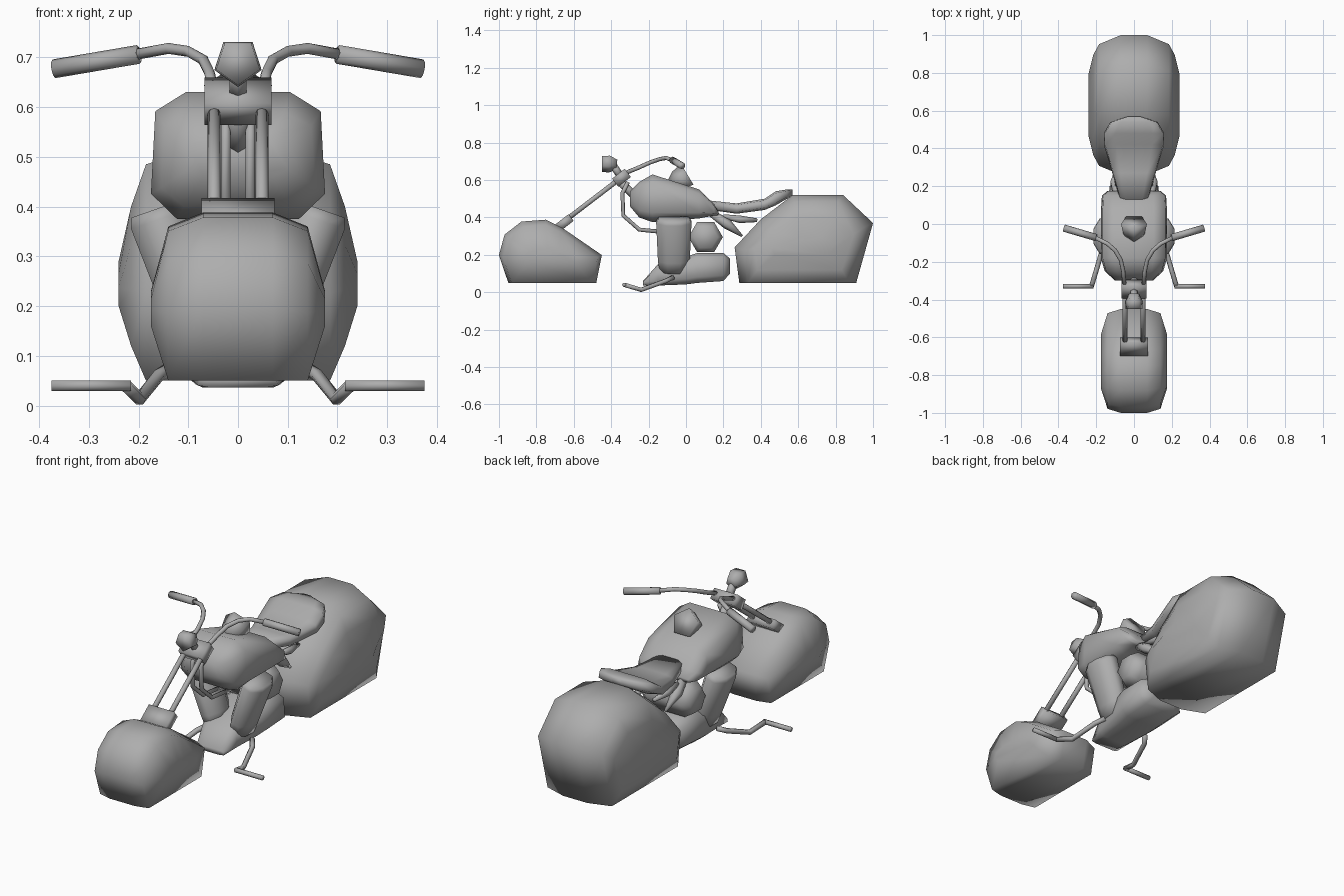
import bpy, bmesh, math
from mathutils import Vector

GREY = bpy.data.materials.new("dark_grey")
GREY.diffuse_color = (0.42, 0.42, 0.42, 1)


def loft(name, rings, smooth=180):
    """Skin a series of equal-length rings and cap both ends."""
    bm = bmesh.new()
    vr = [[bm.verts.new(p) for p in r] for r in rings]
    n = len(rings[0])
    for a, b in zip(vr, vr[1:]):
        for i in range(n):
            bm.faces.new((a[i], a[(i + 1) % n], b[(i + 1) % n], b[i]))
    bm.faces.new(vr[0][::-1])
    bm.faces.new(vr[-1])
    bmesh.ops.recalc_face_normals(bm, faces=bm.faces)
    me = bpy.data.meshes.new(name)
    bm.to_mesh(me)
    bm.free()
    me.materials.append(GREY)
    ob = bpy.data.objects.new(name, me)
    bpy.context.collection.objects.link(ob)
    bpy.ops.object.select_all(action='DESELECT')
    ob.select_set(True)
    bpy.context.view_layer.objects.active = ob
    bpy.ops.object.shade_smooth_by_angle(angle=math.radians(smooth))
    return ob


def tube(name, pts, radii, sides=8, ref=(0, 0, 1), squash=1.0, phase=0.0):
    """Round bar along a path, with one radius or one per point."""
    pts = [Vector(p) for p in pts]
    if not isinstance(radii, (list, tuple)):
        radii = [radii] * len(pts)
    rings = []
    for i, p in enumerate(pts):
        t = Vector()
        if i > 0:
            t += (p - pts[i - 1]).normalized()
        if i < len(pts) - 1:
            t += (pts[i + 1] - p).normalized()
        t.normalize()
        u = t.cross(Vector(ref)).normalized()
        v = t.cross(u)
        rings.append([p + radii[i] * (u * math.cos(a) * squash + v * math.sin(a))
                      for a in (phase + 2 * math.pi * k / sides for k in range(sides))])
    return loft(name, rings)


def body(name, stations):
    """Rounded eight-sided section lofted along y: (y, half width, bottom, top)."""
    rings = []
    for y, w, zb, zt in stations:
        h = zt - zb
        half = [(0.6 * w, zt), (0.95 * w, zt - 0.15 * h), (w, zb + 0.2 * h), (0.7 * w, zb)]
        rings.append([(x, y, z) for x, z in half] + [(-x, y, z) for x, z in half[::-1]])
    return loft(name, rings)


def wheel(name, profile, yc, stations):
    """Side profile lofted across x: (x, y scale, new bottom, new top)."""
    lo = min(p[1] for p in profile)
    hi = max(p[1] for p in profile)
    full = [(-x, s, a, b) for x, s, a, b in stations[::-1]] + stations
    rings = [[(x, yc + (y - yc) * s, a + (z - lo) / (hi - lo) * (b - a)) for y, z in profile]
             for x, s, a, b in full]
    return loft(name, rings)


def block(name, loc, dims, tilt):
    """Box tilted about the x axis."""
    c, s = math.cos(tilt), math.sin(tilt)
    dx, dy, dz = (d / 2 for d in dims)
    rings = [[(x, loc[1] + y * c - z * s, loc[2] + y * s + z * c)
              for y, z in ((-dy, -dz), (dy, -dz), (dy, dz), (-dy, dz))] for x in (-dx, dx)]
    return loft(name, rings)


# Wide faceted wheels
wheel("front_wheel",
      [(-0.95, 0.05), (-1.0, 0.20), (-0.97, 0.31), (-0.88, 0.38), (-0.75, 0.39),
       (-0.66, 0.345), (-0.45, 0.20), (-0.48, 0.05)], -0.73,
      [(0.07, 1, 0.05, 0.388), (0.14, 0.92, 0.05, 0.36), (0.175, 0.52, 0.16, 0.23)])
wheel("rear_wheel",
      [(0.285, 0.05), (0.26, 0.24), (0.40, 0.39), (0.57, 0.52), (0.84, 0.52),
       (1.0, 0.37), (0.91, 0.05)], 0.63,
      [(0.07, 1, 0.05, 0.52), (0.185, 0.87, 0.05, 0.485), (0.215, 0.72, 0.12, 0.40),
       (0.24, 0.45, 0.20, 0.29)])

# Tank, seat and crankcase
body("fuel_tank", [(-0.30, 0.10, 0.46, 0.54), (-0.25, 0.155, 0.40, 0.59),
                   (-0.18, 0.175, 0.375, 0.63), (0.07, 0.175, 0.395, 0.55),
                   (0.15, 0.17, 0.41, 0.47), (0.175, 0.14, 0.41, 0.43)])
body("seat", [(0.13, 0.075, 0.44, 0.49), (0.27, 0.115, 0.42, 0.475), (0.42, 0.16, 0.44, 0.50),
              (0.48, 0.16, 0.465, 0.54), (0.54, 0.125, 0.50, 0.55), (0.57, 0.03, 0.52, 0.55)])
body("crankcase", [(-0.23, 0.08, 0.036, 0.06), (-0.15, 0.10, 0.036, 0.15),
                   (0.0, 0.12, 0.042, 0.19), (0.06, 0.13, 0.05, 0.21),
                   (0.20, 0.13, 0.06, 0.21), (0.235, 0.09, 0.10, 0.18)])

# Air filter drum and filler cap
tube("air_filter", [(-0.14, 0.105, 0.295), (-0.10, 0.105, 0.295), (0.10, 0.105, 0.295),
                    (0.14, 0.105, 0.295)], [0.065, 0.092, 0.092, 0.065], 6)
tube("filler_cap", [(0, -0.07, 0.57), (0, -0.04, 0.595), (0, 0.01, 0.625)],
     [0.04, 0.06, 0.072], 5, (1, 0, 0), phase=math.pi)

# Headlight and its stem
tube("headlight", [(0, -0.45, 0.69), (0, -0.41, 0.69), (0, -0.37, 0.685)],
     [0.046, 0.05, 0.03], 5, (1, 0, 0))
tube("headlight_stem", [(0, -0.39, 0.68), (0, -0.35, 0.62)], 0.02, 6, (1, 0, 0))

# Steering head and fork clamps
block("upper_fork_clamp", (0, -0.345, 0.612), (0.134, 0.085, 0.055), 0.66)
block("lower_fork_clamp", (0, -0.65, 0.372), (0.146, 0.09, 0.045), 0.66)
tube("steering_neck", [(0, -0.36, 0.60), (0, -0.26, 0.50)], 0.022, 8, (1, 0, 0))

for s, side in ((1, "right"), (-1, "left")):
    # Fork leg and frame tube
    tube(side + "_fork_leg", [(s * 0.048, -0.33, 0.625), (s * 0.048, -0.69, 0.35)],
         0.013, 8, (1, 0, 0))
    tube(side + "_frame_tube", [(s * 0.025, -0.31, 0.59), (s * 0.025, -0.34, 0.53),
                                (s * 0.025, -0.335, 0.41), (s * 0.025, -0.25, 0.335),
                                (s * 0.025, -0.10, 0.32)], 0.011, 6, (1, 0, 0))
    # Handlebar and grip
    tube(side + "_handlebar", [(s * 0.05, -0.33, 0.635), (s * 0.057, -0.25, 0.668),
                               (s * 0.070, -0.19, 0.695), (s * 0.10, -0.14, 0.712),
                               (s * 0.14, -0.105, 0.718), (s * 0.21, -0.07, 0.705)], 0.011)
    tube(side + "_grip", [(s * 0.20, -0.072, 0.706), (s * 0.37, -0.022, 0.677)], 0.019)
    # Splayed engine cylinder
    tube(side + "_cylinder", [(s * 0.07, -0.065, 0.11), (s * 0.085, -0.065, 0.17),
                              (s * 0.158, -0.065, 0.375), (s * 0.165, -0.065, 0.395)],
         [0.08, 0.092, 0.102, 0.088], 8, (0, 1, 0), squash=0.64, phase=math.pi / 8)
    # Forward foot peg
    tube(side + "_foot_peg", [(s * 0.13, -0.07, 0.08), (s * 0.16, -0.11, 0.06),
                              (s * 0.198, -0.24, 0.013), (s * 0.225, -0.33, 0.04)],
         0.013, 6)
    tube(side + "_foot_rest", [(s * 0.215, -0.33, 0.04), (s * 0.375, -0.33, 0.04)], 0.012, 6)
    # Tapered struts under the seat
    tube(side + "_lower_strut", [(s * 0.09, 0.14, 0.42), (s * 0.10, 0.22, 0.365),
                                 (s * 0.09, 0.30, 0.30)], [0.02, 0.028, 0.006], 6, (1, 0, 0))
    tube(side + "_upper_strut", [(s * 0.09, 0.20, 0.405), (s * 0.09, 0.29, 0.39),
                                 (s * 0.08, 0.38, 0.385)], [0.012, 0.02, 0.01], 6, (1, 0, 0))
